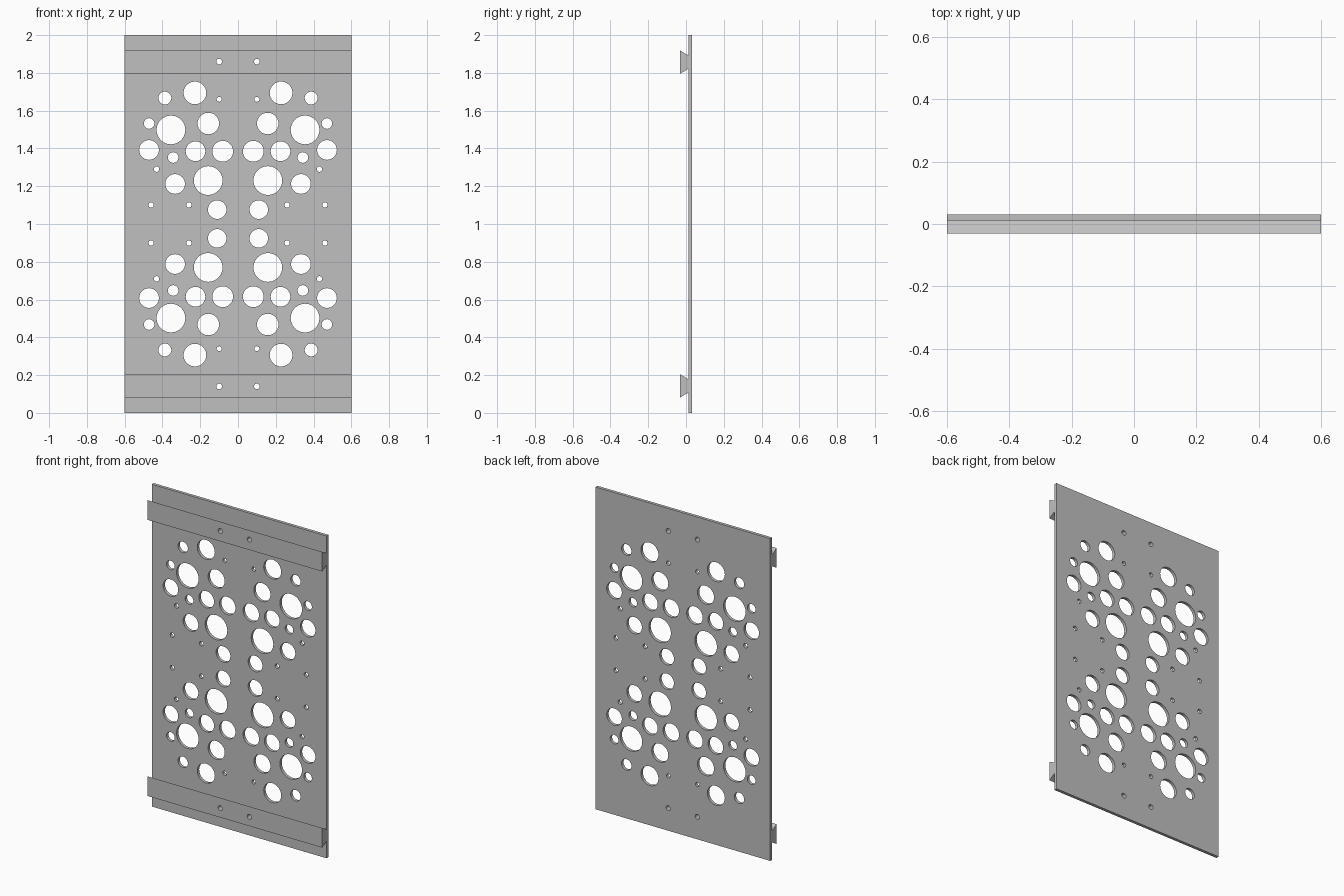
import bpy, bmesh, math
from mathutils import Matrix, Vector

if "Cube" in bpy.data.objects:
    bpy.data.objects.remove(bpy.data.objects["Cube"])

grey = bpy.data.materials.new("plain_grey")
grey.diffuse_color = (0.527, 0.527, 0.527, 1)
grey.use_nodes = True
grey.node_tree.nodes["Principled BSDF"].inputs["Base Color"].default_value = grey.diffuse_color

W, BACK, SEAM, FRONT = 0.6, 0.031, 0.012, -0.031

# Holes of one quadrant: x, height from the middle, radius
HOLES = [
    (.10, .86, .015), (.10, .66, .013), (.228, .694, .06), (.387, .667, .034),
    (.471, .532, .028), (.355, .498, .076), (.157, .532, .057), (.471, .392, .052),
    (.225, .385, .052), (.081, .385, .055), (.343, .352, .028), (.431, .29, .014),
    (.333, .212, .052), (.158, .23, .076), (.26, .101, .014), (.46, .101, .014),
    (.11, .076, .049),
]


def make(name, bm):
    bmesh.ops.recalc_face_normals(bm, faces=bm.faces)
    mesh = bpy.data.meshes.new(name)
    bm.to_mesh(mesh)
    bm.free()
    mesh.materials.append(grey)
    ob = bpy.data.objects.new(name, mesh)
    bpy.context.collection.objects.link(ob)
    return ob


def prism(name, profile):
    """Extrude a (y, z) profile across the full width."""
    bm = bmesh.new()
    face = bm.faces.new([bm.verts.new((-W, y, z)) for y, z in profile])
    new = bmesh.ops.extrude_face_region(bm, geom=[face])["geom"]
    bmesh.ops.translate(bm, vec=(2 * W, 0, 0),
                        verts=[v for v in new if isinstance(v, bmesh.types.BMVert)])
    return make(name, bm)


# Drill pattern, mirrored into all four quadrants
bm = bmesh.new()
for x, h, r in HOLES:
    for sx in (-1, 1):
        for sz in (-1, 1):
            place = Matrix.Translation(Vector((sx * x, 0, 1 + sz * h)))
            bmesh.ops.create_cone(bm, cap_ends=True, segments=40 if r > .02 else 24,
                                  radius1=r, radius2=r, depth=0.3,
                                  matrix=place @ Matrix.Rotation(math.pi / 2, 4, 'X'))
drill = make("hole_cutter", bm)
drill.hide_render = True

# Back plate
parts = [prism("plate", [(SEAM, 0), (BACK, 0), (BACK, 2), (SEAM, 2)])]

# Dovetail rails, wide side to the front
for name, mid in (("lower_rail", .143), ("upper_rail", 1.857)):
    parts.append(prism(name, [(FRONT, mid - .061), (SEAM, mid - .036),
                              (SEAM, mid + .036), (FRONT, mid + .061)]))

# Drill the parts and smooth only the hole walls
for ob in parts:
    mod = ob.modifiers.new("holes", 'BOOLEAN')
    mod.operation = 'DIFFERENCE'
    mod.solver = 'EXACT'
    mod.object = drill
    bpy.ops.object.select_all(action='DESELECT')
    ob.select_set(True)
    bpy.context.view_layer.objects.active = ob
    bpy.ops.object.modifier_apply(modifier=mod.name)
    bpy.ops.object.shade_smooth_by_angle(angle=math.radians(30))

bpy.data.objects.remove(drill, do_unlink=True)
